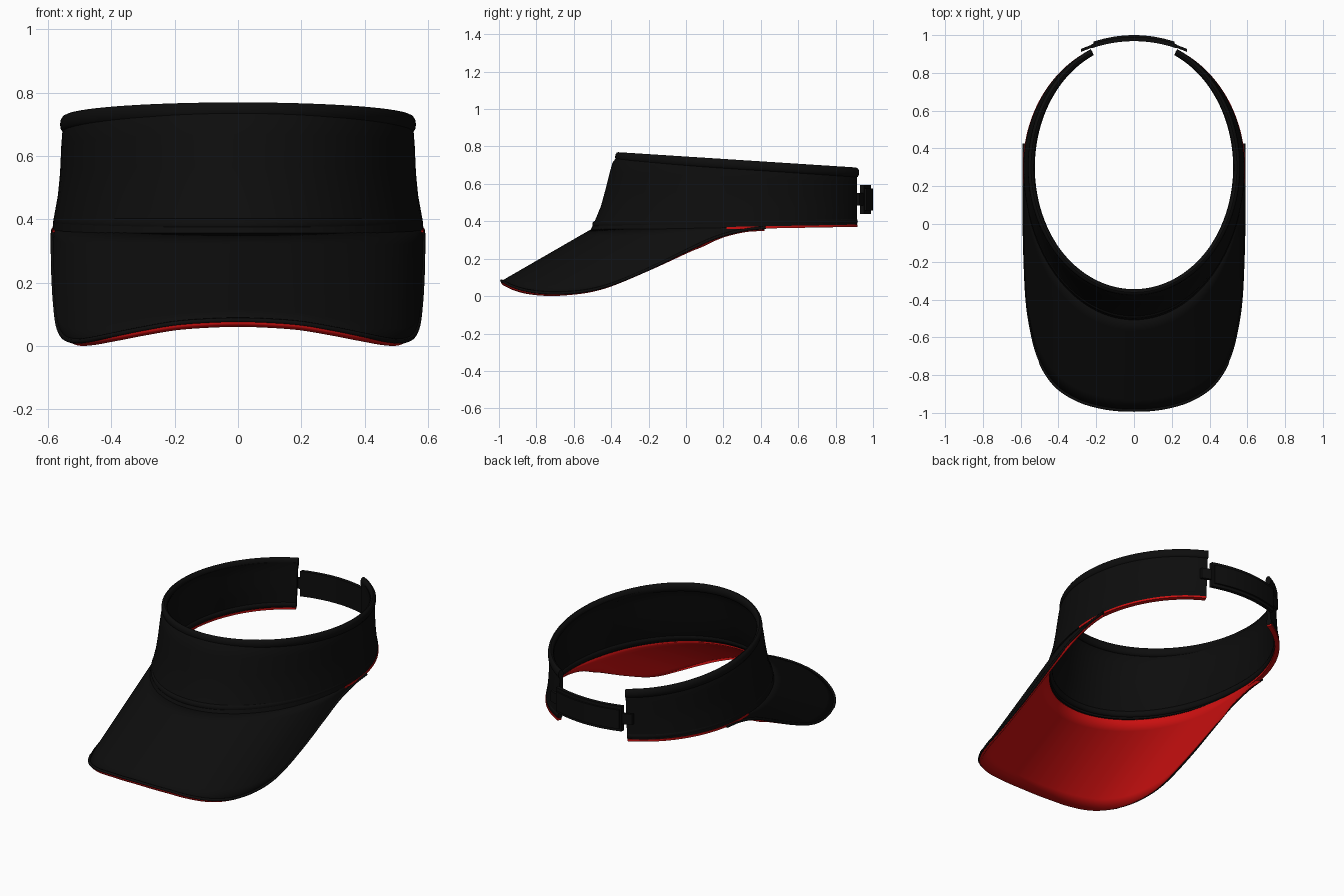
import bpy, bmesh
from math import sin, cos, pi, radians
from mathutils import Vector

if "Cube" in bpy.data.objects:
    bpy.data.objects.remove(bpy.data.objects["Cube"], do_unlink=True)


def make_material(name, color):
    mat = bpy.data.materials.new(name)
    mat.use_nodes = True
    mat.diffuse_color = color
    shader = next(n for n in mat.node_tree.nodes if n.type == "BSDF_PRINCIPLED")
    shader.inputs["Base Color"].default_value = color
    shader.inputs["Roughness"].default_value = 0.8
    return mat


black = make_material("black fabric", (0.004, 0.004, 0.004, 1))
red = make_material("red fabric", (0.6, 0.005, 0.005, 1))


def loft(name, rings, materials, closed=True, sharp=40):
    """Skin a list of equal rings; closed rings are capped at both ends."""
    bm = bmesh.new()
    rows = [[bm.verts.new(p) for p in ring] for ring in rings]
    count = len(rows[0])
    for a, b in zip(rows, rows[1:]):
        for i in range(count if closed else count - 1):
            j = (i + 1) % count
            bm.faces.new((a[i], a[j], b[j], b[i]))
    if closed:
        bm.faces.new(rows[0])
        bm.faces.new(rows[-1])
    bmesh.ops.recalc_face_normals(bm, faces=bm.faces)
    if not closed and sum(f.normal.z * f.calc_area() for f in bm.faces) < 0:
        bmesh.ops.reverse_faces(bm, faces=bm.faces)
    mesh = bpy.data.meshes.new(name)
    bm.to_mesh(mesh)
    bm.free()
    for mat in materials:
        mesh.materials.append(mat)
    mesh.shade_smooth()
    mesh.set_sharp_from_angle(angle=radians(sharp))
    obj = bpy.data.objects.new(name, mesh)
    bpy.context.collection.objects.link(obj)
    return obj


# Head opening: an egg-shaped ring, angle 0 at the front
CENTER_Y = 0.3
END = 156


def low_edge(y):
    return 0.362 + 0.018 * y


def high_edge(y):
    return 0.744 - 0.07 * y


def ring_point(angle, height, rx, front, back, dz=0.0):
    a = radians(angle)
    y = CENTER_Y - (front if cos(a) > 0 else back) * cos(a)
    low, high = low_edge(y), high_edge(y)
    return Vector((rx * sin(a), y, low + (high - low) * height + dz))


def sweep(name, section, start, end, mat, steps=96):
    """Sweep (height, rx, front, back, dz) points around the head."""
    angles = [start + (end - start) * i / steps for i in range(steps + 1)]
    return loft(name, [[ring_point(a, *p) for p in section] for a in angles], [mat])


def rounded(height, rx, front, back, thick, tall, n=12):
    section = []
    for i in range(n):
        t = 2 * pi * i / n
        d = thick * cos(t)
        section.append((height, rx + d, front + d, back + d, tall * sin(t)))
    return section


# Headband wall
profile = [(0, .586, .81), (.1, .582, .79), (.3, .569, .755), (.5, .562, .732),
           (.75, .558, .706), (.86, .555, .693), (.94, .545, .67)]
wall = [(h, rx, f, .672, 0) for h, rx, f in profile]
wall += [(h, rx - .02, f - .02, .65, 0) for h, rx, f in reversed(profile)]
sweep("headband", wall, -END, END, black)

# Rolled top rim and lower sweatband
sweep("top_rim", rounded(.935, .545, .662, .668, .017, .027), -END, END, black)
sweep("sweatband", rounded(.07, .568, .785, .661, .016, .02), -END, END, black)

# Red trim under the sides of the headband
trim = [(0, .588, .81, .676, .004), (0, .588, .81, .676, -.008),
        (0, .562, .79, .648, -.008), (0, .562, .79, .648, .004)]
for side, label in ((1, "left"), (-1, "right")):
    sweep(label + "_bottom_trim", trim, side * 84, side * END, red, 40)

# Brim: outer edge (x, y, z) and the headband angle each point runs back to
edge = [(0, -.992, .078, 0), (.1, -.988, .075, 10), (.2, -.971, .067, 20),
        (.3, -.938, .05, 31), (.4, -.876, .03, 43), (.47, -.79, .016, 53),
        (.52, -.68, .012, 62), (.553, -.54, .024, 69), (.572, -.4, .06, 75),
        (.582, -.2, .143, 81), (.587, 0, .24, 86), (.588, .15, .308, 90),
        (.588, .3, .349, 94), (.587, .42, .362, 98)]
edge = [Vector(p) for p in edge]


def smooth_path(points, steps=5):
    first = points[1].copy()
    first.x, first.w = -first.x, -first.w
    pts = [first] + points + [2 * points[-1] - points[-2]]
    path = []
    for p, q, r, s in zip(pts, pts[1:], pts[2:], pts[3:]):
        for k in range(steps):
            t = k / steps
            path.append(q + .5 * t * (r - p + t * (2 * p - 5 * q + 4 * r - s
                        + t * (3 * (q - r) + s - p))))
    return path + [points[-1]]


half = smooth_path(edge)
other = [Vector((-p.x, p.y, p.z, -p.w)) for p in reversed(half[1:])]
full = other + half
rings = []
for p in full:
    inner = ring_point(p.w, .015, .58, .804, .668)
    rings.append([inner.lerp(p.xyz, i / 8) for i in range(9)])
brim = loft("brim", rings, [black, red], closed=False)
shell = brim.modifiers.new("thickness", "SOLIDIFY")
shell.thickness = .02
shell.offset = -1
shell.material_offset = 1
shell.material_offset_rim = 1

# Piping on the upper edge of the brim
curve = bpy.data.curves.new("brim_piping", "CURVE")
curve.dimensions = "3D"
curve.bevel_depth = .008
curve.bevel_resolution = 2
curve.use_fill_caps = True
spline = curve.splines.new("POLY")
spline.points.add(len(full) - 1)
for point, p in zip(spline.points, full):
    inward = .992 if abs(p.x) > .5 else 1
    point.co = (p.x * inward, p.y + .006, p.z + .004, 1)
spline.use_smooth = True
curve.materials.append(black)
bpy.context.collection.objects.link(bpy.data.objects.new("brim_piping", curve))


# Back strap with a raised middle and narrow tabs into the headband
def strap(name, x0, x1, outer, inner, low, high, steps=24):
    rings = []
    for i in range(steps + 1):
        x = x0 + (x1 - x0) * i / steps
        y = .99 - .75 * x * x
        rings.append([(x, y + outer, low), (x, y + outer, high),
                      (x, y - inner, high), (x, y - inner, low)])
    return loft(name, rings, [black])


strap("back_strap", -.225, .225, 0, .022, .44, .595)
strap("strap_pad", -.215, .215, .01, 0, .458, .575)
for side, label in ((1, "left"), (-1, "right")):
    strap(label + "_strap_tab", side * .2, side * .28, -.004, .02, .485, .55, 8)
